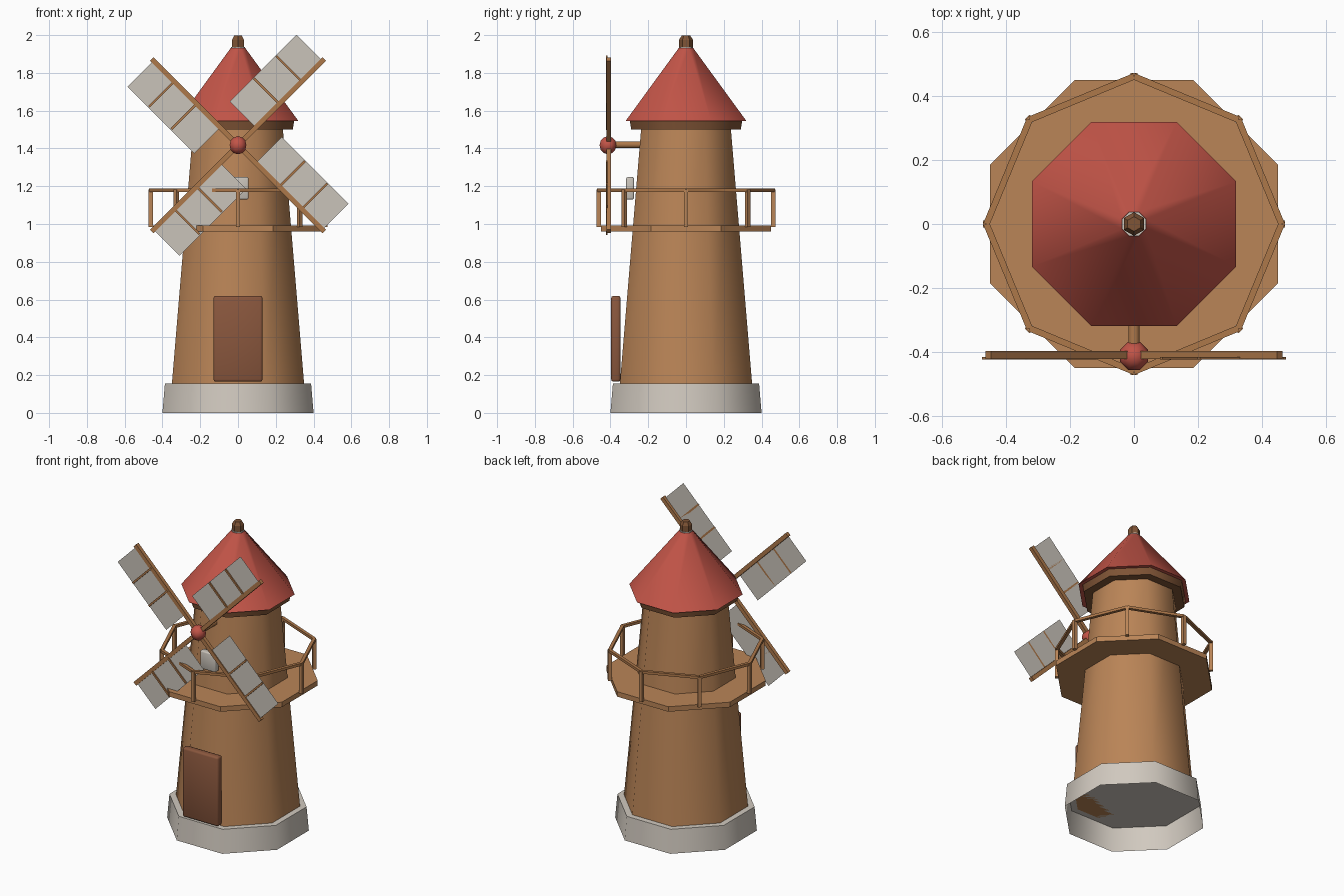
import bpy, bmesh, math
from mathutils import Matrix, Vector

if "Cube" in bpy.data.objects:
    bpy.data.objects.remove(bpy.data.objects["Cube"])


def material(name, rgb):
    m = bpy.data.materials.new(name)
    lin = [c / 12.92 if c <= 0.04045 else ((c + 0.055) / 1.055) ** 2.4 for c in rgb]
    m.diffuse_color = (*lin, 1)
    m.use_nodes = True
    m.node_tree.nodes["Principled BSDF"].inputs["Base Color"].default_value = m.diffuse_color
    return m


WOOD = material("tan wood", (0.73, 0.52, 0.34))
BEAM = material("beam wood", (0.68, 0.47, 0.29))
DARK = material("dark wood", (0.50, 0.33, 0.21))
DOOR = material("door brown", (0.54, 0.34, 0.24))
RED = material("roof red", (0.76, 0.33, 0.28))
STONE = material("pale stone", (0.82, 0.79, 0.75))
CLOTH = material("sail cloth", (0.79, 0.765, 0.73))


def finish(name, bm, mat, smooth=False):
    me = bpy.data.meshes.new(name)
    bm.to_mesh(me)
    bm.free()
    me.materials.append(mat)
    ob = bpy.data.objects.new(name, me)
    bpy.context.collection.objects.link(ob)
    if smooth:
        bpy.ops.object.select_all(action='DESELECT')
        ob.select_set(True)
        bpy.context.view_layer.objects.active = ob
        bpy.ops.object.shade_smooth_by_angle(angle=math.radians(50))
    return ob


def turned(name, profile, mat, sides=8, smooth=True, open_bottom=False):
    """Stack of n-gon rings (apothem, z), flat sides facing the axes."""
    bm = bmesh.new()
    rings = []
    for ap, z in profile:
        r = ap / math.cos(math.pi / sides)
        angs = [(i + 0.5) * math.tau / sides for i in range(sides)]
        rings.append([bm.verts.new((r * math.cos(a), r * math.sin(a), z)) for a in angs])
    for lo, hi in zip(rings, rings[1:]):
        for i in range(sides):
            j = (i + 1) % sides
            bm.faces.new((lo[i], lo[j], hi[j], hi[i]))
    bm.faces.new(rings[-1])
    if not open_bottom:
        bm.faces.new(rings[0][::-1])
    return finish(name, bm, mat, smooth)


def add_box(bm, lo, hi, mtx=Matrix()):
    lo, hi = Vector(lo), Vector(hi)
    size = Matrix.Diagonal((*(hi - lo), 1))
    bmesh.ops.create_cube(bm, size=1, matrix=mtx @ Matrix.Translation((lo + hi) / 2) @ size)


def rounded_box(name, lo, hi, bevel, mat):
    bm = bmesh.new()
    add_box(bm, lo, hi)
    bmesh.ops.bevel(bm, geom=bm.edges[:], offset=bevel, segments=2, profile=0.5, affect='EDGES')
    return finish(name, bm, mat, True)


# Tower body, from foot to finial
turned("stone_base", [(0.40, 0), (0.387, 0.155)], STONE, open_bottom=True)
turned("tower", [(0.35, 0.155), (0.237, 1.51)], WOOD)
turned("deck", [(0.45, 0.96), (0.45, 0.993)], WOOD, smooth=False)
turned("eave_ring", [(0.29, 1.50), (0.297, 1.545)], DARK)
turned("roof", [(0.32, 1.545), (0.038, 1.932)], RED)
turned("roof_collar", [(0.037, 1.932), (0.037, 1.938)], STONE)
turned("finial", [(0.032, 1.938), (0.032, 1.975), (0.02, 1.997)], DARK, sides=6, smooth=False)

# Door and window
rounded_box("door", (-0.13, -0.396, 0.165), (0.13, -0.347, 0.62), 0.012, DOOR)
rounded_box("window", (-0.056, -0.317, 1.13), (0.056, -0.275, 1.248), 0.008, CLOTH)

# Railing: eight posts and rails with corners on the axes
R = 0.462
posts, rails = bmesh.new(), bmesh.new()
half = R * math.sin(math.pi / 8)
ap = R * math.cos(math.pi / 8)
for i in range(8):
    add_box(posts, (R - 0.011, -0.011, 0.985), (R + 0.011, 0.011, 1.182),
            Matrix.Rotation(i * math.pi / 4, 4, 'Z'))
    add_box(rails, (ap - 0.01, -half, 1.17), (ap + 0.01, half, 1.187),
            Matrix.Rotation((i + 0.5) * math.pi / 4, 4, 'Z'))
finish("railing_posts", posts, WOOD)
finish("railing_rails", rails, BEAM)

# Hub and axle
HUB = Matrix.Translation((0, -0.413, 1.417))
bm = bmesh.new()
bmesh.ops.create_uvsphere(bm, u_segments=8, v_segments=6, radius=0.048,
                          matrix=HUB @ Matrix.Rotation(math.pi / 8, 4, 'Z'))
finish("hub", bm, RED, True)
bm = bmesh.new()
bmesh.ops.create_cone(bm, cap_ends=True, segments=8, radius1=0.019, radius2=0.019, depth=0.19,
                      matrix=Matrix.Translation((0, -0.315, 1.42)) @ Matrix.Rotation(math.pi / 2, 4, 'X')
                      @ Matrix.Rotation(math.pi / 8, 4, 'Z'))
finish("axle", bm, BEAM, True)

# Four blades: spar along local x, sail on the local +z side
spars, bars, sails = bmesh.new(), bmesh.new(), bmesh.new()
for i in range(4):
    m = HUB @ Matrix.Rotation(-(i + 0.5) * math.pi / 2, 4, 'Y')
    add_box(spars, (0.0, -0.009, -0.013), (0.645, 0.016, 0.013), m)
    for s in (0.31, 0.477):
        add_box(bars, (s - 0.006, -0.011, 0), (s + 0.006, -0.003, 0.19), m)
    sails.faces.new([sails.verts.new(m @ Vector((x, -0.003, z)))
                     for x, z in ((0.133, 0), (0.633, 0), (0.633, 0.194), (0.133, 0.194))])
finish("blade_spars", spars, BEAM)
finish("blade_crossbars", bars, BEAM)
finish("blade_sails", sails, CLOTH)
